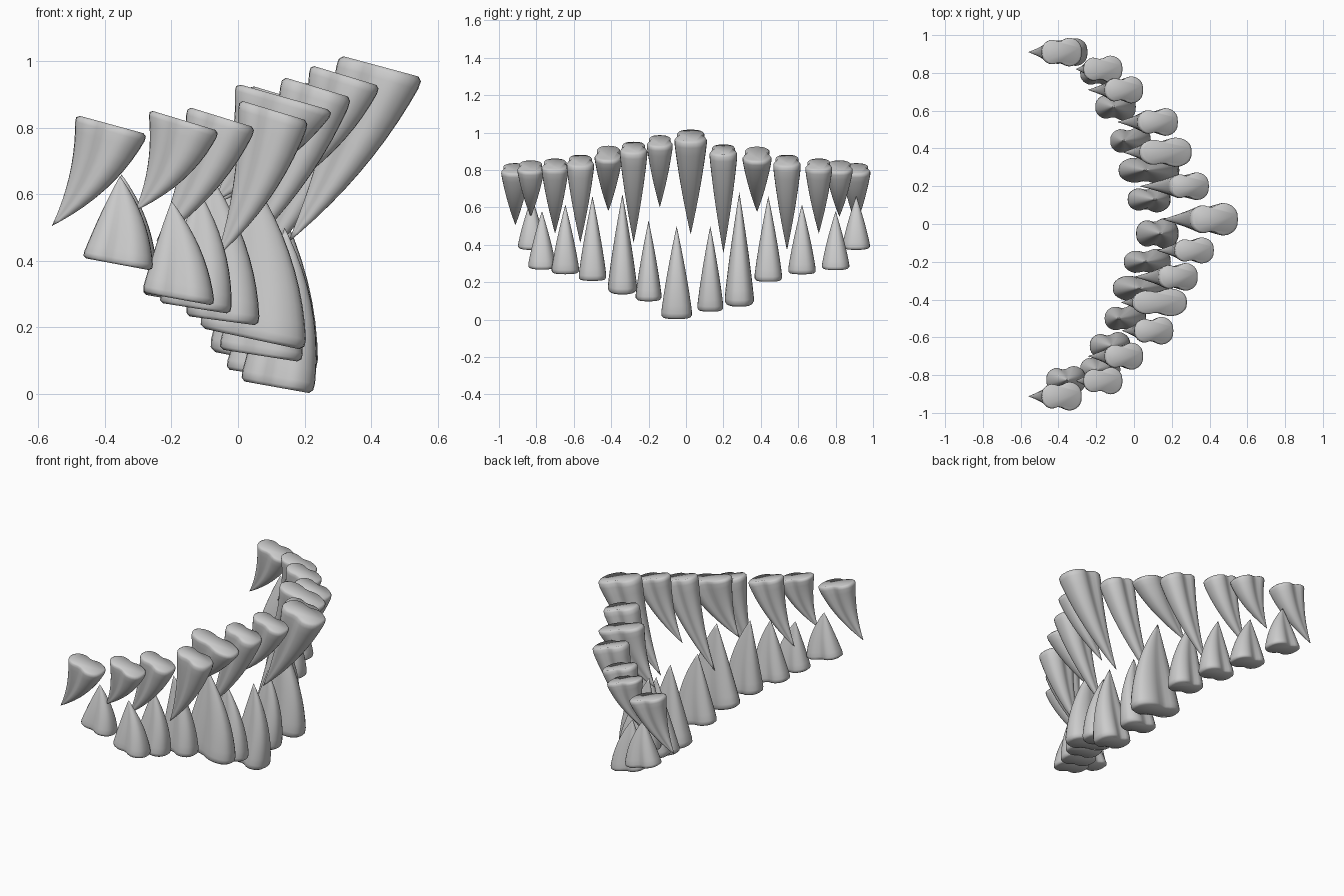
import bpy, bmesh, math
from mathutils import Vector

N = 32  # points around each tooth
RINGS = [0, 0.02, 0.06, 0.14, 0.24, 0.34, 0.44, 0.54, 0.64, 0.74, 0.84, 0.93]


def edge_point(a, tip, bow, t):
    """Quadratic curve from a base corner to the tip."""
    c = (a + tip) / 2 + bow
    return a * (1 - t) ** 2 + c * 2 * t * (1 - t) + tip * t * t


def tooth(name, y, half, left, right, tip, bow_l, bow_r):
    """Loft a two-lobed section along curved front and back edges to a point."""
    L, R, T = (Vector((p[0], 0, p[1])) for p in (left, right, tip))
    bm = bmesh.new()
    rings = []
    for t in RINGS:
        a = edge_point(L, T, bow_l, t)
        b = edge_point(R, T, bow_r, t)
        rim = {0: 0.87, 0.02: 0.97}.get(t, 1.0)
        w = half * rim * (1 - t ** 1.15)
        ring = []
        for i in range(N):
            ang = 2 * math.pi * i / N
            s, q = math.cos(ang), math.sin(ang)
            pinch = 1 - 0.30 * (1 - 0.6 * t) * math.exp(-((s + 0.1) / 0.32) ** 2)
            lobe = math.copysign(abs(q) ** 0.75, q) * pinch * (0.95 + 0.08 * s)
            p = (a + b) / 2 + (b - a) / 2 * s * rim
            ring.append(bm.verts.new((p.x, y + w * lobe, p.z)))
        rings.append(ring)
    for r0, r1 in zip(rings, rings[1:]):
        for i in range(N):
            j = (i + 1) % N
            bm.faces.new((r0[i], r0[j], r1[j], r1[i]))
    point = bm.verts.new((T.x, y, T.z))
    for i in range(N):
        bm.faces.new((rings[-1][i], rings[-1][(i + 1) % N], point))
    bm.faces.new(rings[0])
    bmesh.ops.recalc_face_normals(bm, faces=bm.faces)
    for f in bm.faces:
        f.smooth = True
    me = bpy.data.meshes.new(name)
    bm.to_mesh(me)
    bm.free()
    bpy.context.collection.objects.link(bpy.data.objects.new(name, me))


# Upper row: y, half width, back corner, front corner, tip (x, z)
upper = [
    (0.91, 0.088, (-0.49, 0.84), (-0.27, 0.78), (-0.56, 0.505)),
    (0.82, 0.083, (-0.27, 0.855), (-0.055, 0.79), (-0.31, 0.55)),
    (0.71, 0.083, (-0.155, 0.865), (0.055, 0.80), (-0.245, 0.46)),
    (0.54, 0.085, (0.02, 0.885), (0.24, 0.82), (-0.09, 0.37)),
    (0.38, 0.09, (0.03, 0.93), (0.315, 0.845), (-0.06, 0.575)),
    (0.20, 0.085, (0.19, 0.94), (0.405, 0.88), (0.03, 0.355)),
    (0.025, 0.10, (0.30, 1.02), (0.56, 0.95), (0.15, 0.455)),
    (-0.14, 0.08, (0.215, 0.99), (0.43, 0.925), (0.12, 0.60)),
    (-0.28, 0.085, (0.13, 0.955), (0.345, 0.89), (0.0, 0.41)),
    (-0.415, 0.085, (-0.01, 0.935), (0.29, 0.85), (-0.07, 0.58)),
    (-0.565, 0.085, (0.0, 0.885), (0.215, 0.82), (-0.065, 0.41)),
    (-0.70, 0.083, (-0.155, 0.865), (0.055, 0.80), (-0.245, 0.46)),
    (-0.83, 0.083, (-0.27, 0.855), (-0.055, 0.79), (-0.31, 0.55)),
    (-0.912, 0.088, (-0.49, 0.84), (-0.27, 0.78), (-0.56, 0.505)),
]
for k, (y, h, l, r, t) in enumerate(upper):
    tooth(f"upper_tooth_{k + 1}", y, h, l, r, t,
          Vector((0.04, 0, -0.01)), Vector((0.055, 0, -0.035)))

# Lower row
lower = [
    (0.91, 0.085, (-0.46, 0.41), (-0.245, 0.37), (-0.35, 0.66)),
    (0.80, 0.085, (-0.29, 0.30), (-0.07, 0.262), (-0.20, 0.58)),
    (0.62, 0.085, (-0.21, 0.27), (0.01, 0.24), (-0.11, 0.615)),
    (0.44, 0.085, (-0.13, 0.235), (0.09, 0.20), (-0.06, 0.66)),
    (0.285, 0.09, (-0.09, 0.13), (0.24, 0.065), (0.06, 0.68)),
    (0.13, 0.08, (-0.04, 0.075), (0.185, 0.04), (0.11, 0.50)),
    (-0.05, 0.095, (0.005, 0.04), (0.228, 0.0), (0.14, 0.50)),
    (-0.20, 0.08, (-0.06, 0.135), (0.195, 0.095), (0.06, 0.53)),
    (-0.34, 0.09, (-0.12, 0.20), (0.205, 0.13), (0.03, 0.67)),
    (-0.50, 0.085, (-0.16, 0.235), (0.065, 0.205), (-0.085, 0.66)),
    (-0.645, 0.085, (-0.24, 0.275), (-0.02, 0.24), (-0.12, 0.615)),
    (-0.77, 0.085, (-0.29, 0.305), (-0.07, 0.265), (-0.20, 0.58)),
    (-0.825, 0.085, (-0.47, 0.41), (-0.255, 0.37), (-0.355, 0.655)),
]
for k, (y, h, l, r, t) in enumerate(lower):
    length = t[1] - r[1]
    tooth(f"lower_tooth_{k + 1}", y, h, l, r, t,
          Vector((0.0, 0, 0.02)), Vector((0.16 * length, 0, 0.01)))
